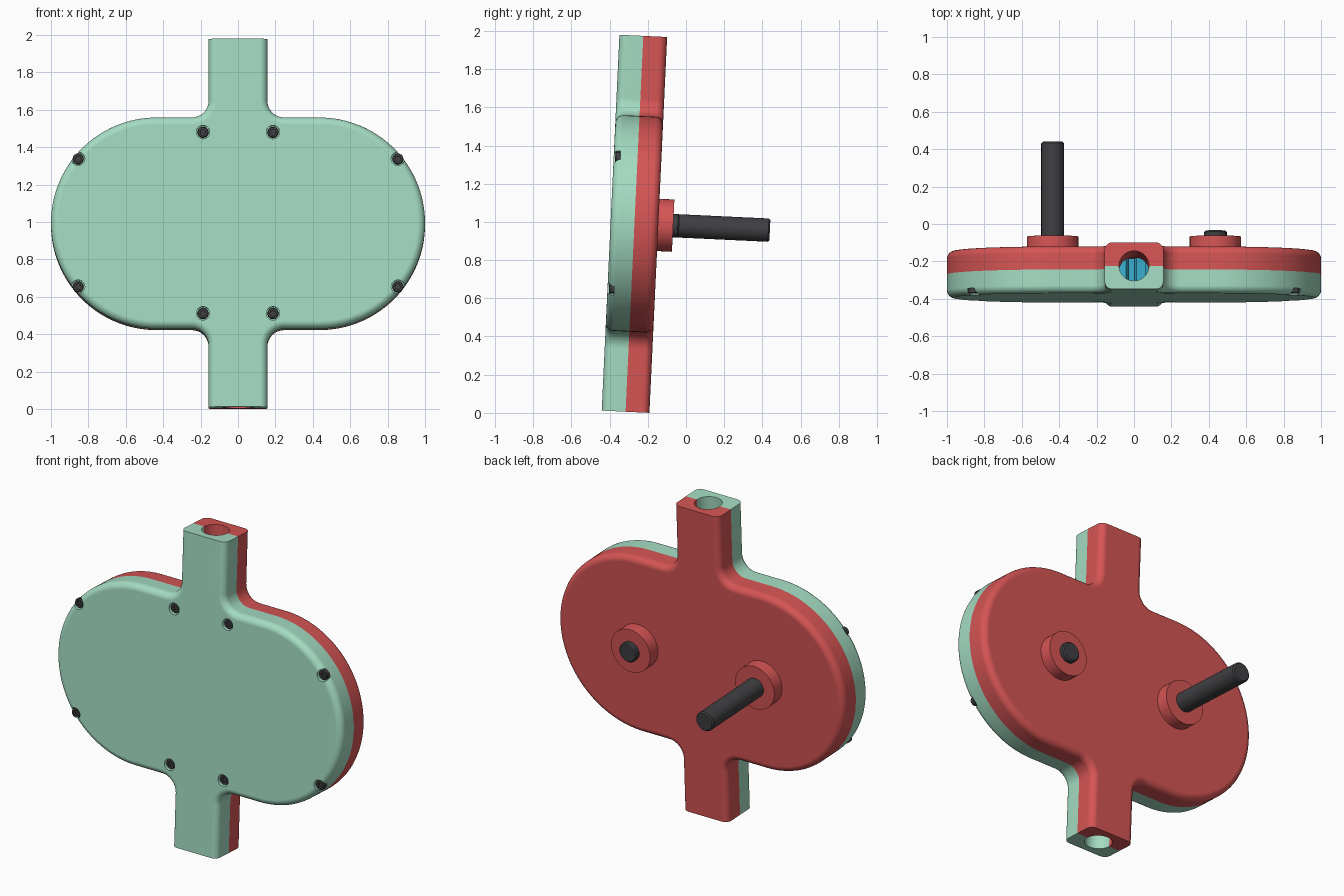
import bpy, bmesh
from math import cos, sin, pi, radians
from mathutils import Matrix, Vector

cube = bpy.data.objects.get("Cube")
if cube:
    bpy.data.objects.remove(cube)

TILT = Matrix.Translation((0, -0.27, 0.99)) @ Matrix.Rotation(radians(-2.7), 4, 'X')
AXIS_X = 0.435        # gear axes sit at +/- this
BODY_R = 0.565
HALF_T = 0.125        # half thickness of the casing
NECK_W, NECK_TOP = 0.157, 0.985
FILLET, ROUND = 0.09, 0.04


def material(name, rgb):
    m = bpy.data.materials.new(name)
    m.use_nodes = True
    m.diffuse_color = (*rgb, 1)
    bsdf = next(n for n in m.node_tree.nodes if n.type == 'BSDF_PRINCIPLED')
    bsdf.inputs["Base Color"].default_value = (*rgb, 1)
    return m


GREEN = material("mint green", (0.37, 0.71, 0.54))
RED = material("coral red", (0.67, 0.09, 0.09))
DARK = material("dark steel", (0.05, 0.05, 0.055))
BLUE = material("gear blue", (0.04, 0.42, 0.62))


def loft(name, rings, mat=None):
    """Skin a stack of equal-sized rings and cap both ends."""
    bm = bmesh.new()
    rows = [[bm.verts.new(p) for p in ring] for ring in rings]
    n = len(rows[0])
    for a, b in zip(rows, rows[1:]):
        for i in range(n):
            j = (i + 1) % n
            bm.faces.new((a[i], a[j], b[j], b[i]))
    bm.faces.new(rows[0])
    bm.faces.new(rows[-1])
    bmesh.ops.recalc_face_normals(bm, faces=bm.faces)
    me = bpy.data.meshes.new(name)
    bm.to_mesh(me)
    bm.free()
    if mat:
        me.materials.append(mat)
    ob = bpy.data.objects.new(name, me)
    bpy.context.scene.collection.objects.link(ob)
    return ob


def circle(x, z, r, y, n=48):
    return [Vector((x + r * cos(2 * pi * i / n), y, z + r * sin(2 * pi * i / n)))
            for i in range(n)]


def turned(name, x, z, profile, mat=None, n=48):
    """Round part along y from (radius, y) pairs."""
    return loft(name, [circle(x, z, r, y, n) for r, y in profile], mat)


def finish(ob, weighted=False):
    ob.data.shade_smooth()
    ob.data.set_sharp_from_angle(angle=radians(32))
    if weighted:
        wn = ob.modifiers.new("even_normals", 'WEIGHTED_NORMAL')
        wn.keep_sharp = True
    ob.matrix_world = TILT


def cut(ob, cutters):
    for c in cutters:
        mod = ob.modifiers.new("cut", 'BOOLEAN')
        mod.operation, mod.solver, mod.object = 'DIFFERENCE', 'EXACT', c
    bpy.context.view_layer.update()
    dg = bpy.context.evaluated_depsgraph_get()
    me = bpy.data.meshes.new_from_object(ob.evaluated_get(dg))
    ob.modifiers.clear()
    ob.data = me


def outline(d, y):
    """Casing outline inset by d: two round lobes with a filleted neck each way."""
    q = [(NECK_W - d, NECK_TOP)]
    for i in range(9):
        a = pi + pi / 2 * i / 8
        q.append((NECK_W + FILLET + (FILLET + d) * cos(a),
                  BODY_R + FILLET + (FILLET + d) * sin(a)))
    for i in range(33):
        a = pi / 2 * (1 - i / 32)
        q.append((AXIS_X + (BODY_R - d) * cos(a), (BODY_R - d) * sin(a)))
    half = q + [(x, -z) for x, z in reversed(q[:-1])]
    full = half + [(-x, z) for x, z in reversed(half)]
    return [Vector((x, y, z)) for x, z in full]


def casing_half(name, side, mat):
    rings = [outline(0, 0)]
    for k in range(7):
        a = pi / 2 * k / 6
        rings.append(outline(ROUND * (1 - cos(a)),
                             side * (HALF_T - ROUND + ROUND * sin(a))))
    return loft(name, rings, mat)


# Casing halves
front = casing_half("front_casing", -1, GREEN)
back = casing_half("back_casing", 1, RED)

# Cutters: gear chambers, flow bore and screw recesses
chambers = [turned("chamber_cutter", s * AXIS_X, 0, [(0.48, -0.084), (0.48, 0.084)], n=96)
            for s in (-1, 1)]
bore = loft("bore_cutter", [[Vector((p.x, p.z, h)) for p in circle(0, 0, 0.08, 0)]
                            for h in (-1.2, 1.2)])
spots = [(sx * x, sz * z) for x, z in ((0.187, 0.485), (0.855, 0.342))
         for sx in (-1, 1) for sz in (-1, 1)]
recesses = [turned("screw_cutter", x, z, [(0.036, -0.2), (0.036, -0.09)], n=32)
            for x, z in spots]
cut(front, chambers + [bore] + recesses)
cut(back, chambers + [bore])
for c in chambers + [bore] + recesses:
    bpy.data.objects.remove(c)
finish(front, True)
finish(back, True)


# Meshing gears
def gear(name, x, phase, teeth=24):
    pitch = 2 * pi / teeth
    shape = ((-0.3, 0.405), (-0.13, 0.462), (0.13, 0.462), (0.3, 0.405))
    pts = [(x + r * cos(phase + (t + f) * pitch), r * sin(phase + (t + f) * pitch))
           for t in range(teeth) for f, r in shape]
    finish(loft(name, [[Vector((px, y, pz)) for px, pz in pts]
                       for y in (-0.08, 0.08)], BLUE))


gear("drive_gear", -AXIS_X, 0)
gear("idler_gear", AXIS_X, pi / 24)

# Bearing bosses and shafts on the back
for name, x, end in (("drive", -AXIS_X, 0.71), ("idler", AXIS_X, 0.235)):
    finish(turned(name + "_boss", x, 0, [(0.137, 0.11), (0.137, 0.203)], RED))
    finish(turned(name + "_shaft", x, 0,
                  [(0.061, -0.08), (0.061, end - 0.008), (0.053, end)], DARK))


# Socket-head screws on the front
def hexagon(x, z, size, y, n=48):
    pts = []
    for i in range(n):
        a = 2 * pi * i / n
        r = size / cos(a % (pi / 3) - pi / 6)
        pts.append(Vector((x + r * cos(a), y, z + r * sin(a))))
    return pts


for i, (x, z) in enumerate(spots):
    finish(loft("screw_%d" % (i + 1), [
        circle(x, z, 0.029, -0.088), circle(x, z, 0.029, -0.113),
        circle(x, z, 0.026, -0.117), hexagon(x, z, 0.014, -0.117),
        hexagon(x, z, 0.014, -0.1)], DARK))
